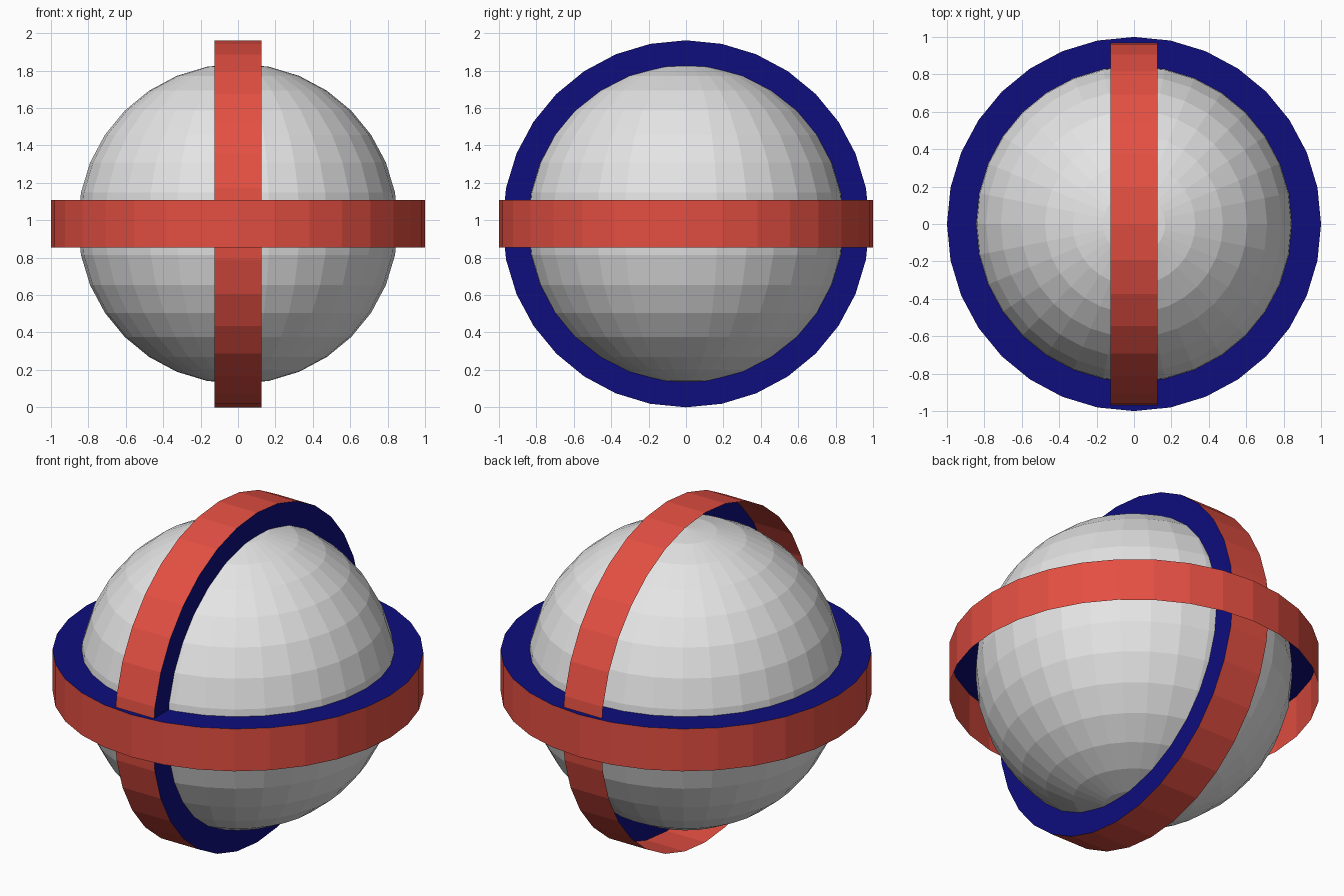
import bpy, bmesh, math

cube = bpy.data.objects.get("Cube")
if cube:
    bpy.data.objects.remove(cube, do_unlink=True)

SEGMENTS = 32
CENTRE_Z = 0.981
HALF_WIDTH = 0.126


def make_material(name, rgb):
    mat = bpy.data.materials.new(name)
    mat.use_nodes = True
    colour = (*rgb, 1.0)
    mat.diffuse_color = colour
    mat.node_tree.nodes["Principled BSDF"].inputs["Base Color"].default_value = colour
    return mat


grey = make_material("light grey", (0.78, 0.78, 0.78))
red = make_material("warm red", (0.775, 0.078, 0.055))
navy = make_material("navy blue", (0.0044, 0.0044, 0.21))


def add_object(name, bm, materials):
    mesh = bpy.data.meshes.new(name)
    bm.to_mesh(mesh)
    bm.free()
    for mat in materials:
        mesh.materials.append(mat)
    obj = bpy.data.objects.new(name, mesh)
    obj.location.z = CENTRE_Z
    bpy.context.collection.objects.link(obj)
    return obj


def make_band(name, radius, inner_radius=0.8):
    """Open shell: a red outer wall and one navy rim, with the other side open."""
    bm = bmesh.new()
    # Section points: bottom of wall, top of wall, inner edge of rim
    section = [(radius, -HALF_WIDTH), (radius, HALF_WIDTH), (inner_radius, HALF_WIDTH)]
    loops = []
    for r, z in section:
        angles = [math.tau * i / SEGMENTS for i in range(SEGMENTS)]
        loops.append([bm.verts.new((r * math.cos(a), r * math.sin(a), z)) for a in angles])
    for part in range(2):
        low, high = loops[part], loops[part + 1]
        for i in range(SEGMENTS):
            j = (i + 1) % SEGMENTS
            face = bm.faces.new((low[i], low[j], high[j], high[i]))
            face.material_index = part
    return add_object(name, bm, [red, navy])


# Faceted ball
ball = bmesh.new()
bmesh.ops.create_uvsphere(ball, u_segments=SEGMENTS, v_segments=16, radius=0.856)
add_object("ball", ball, [grey])

# Level band with its rim on top, and upright band with its rim towards +x
make_band("level_band", 1.0)
upright = make_band("upright_band", CENTRE_Z)
upright.rotation_euler.y = math.pi / 2
